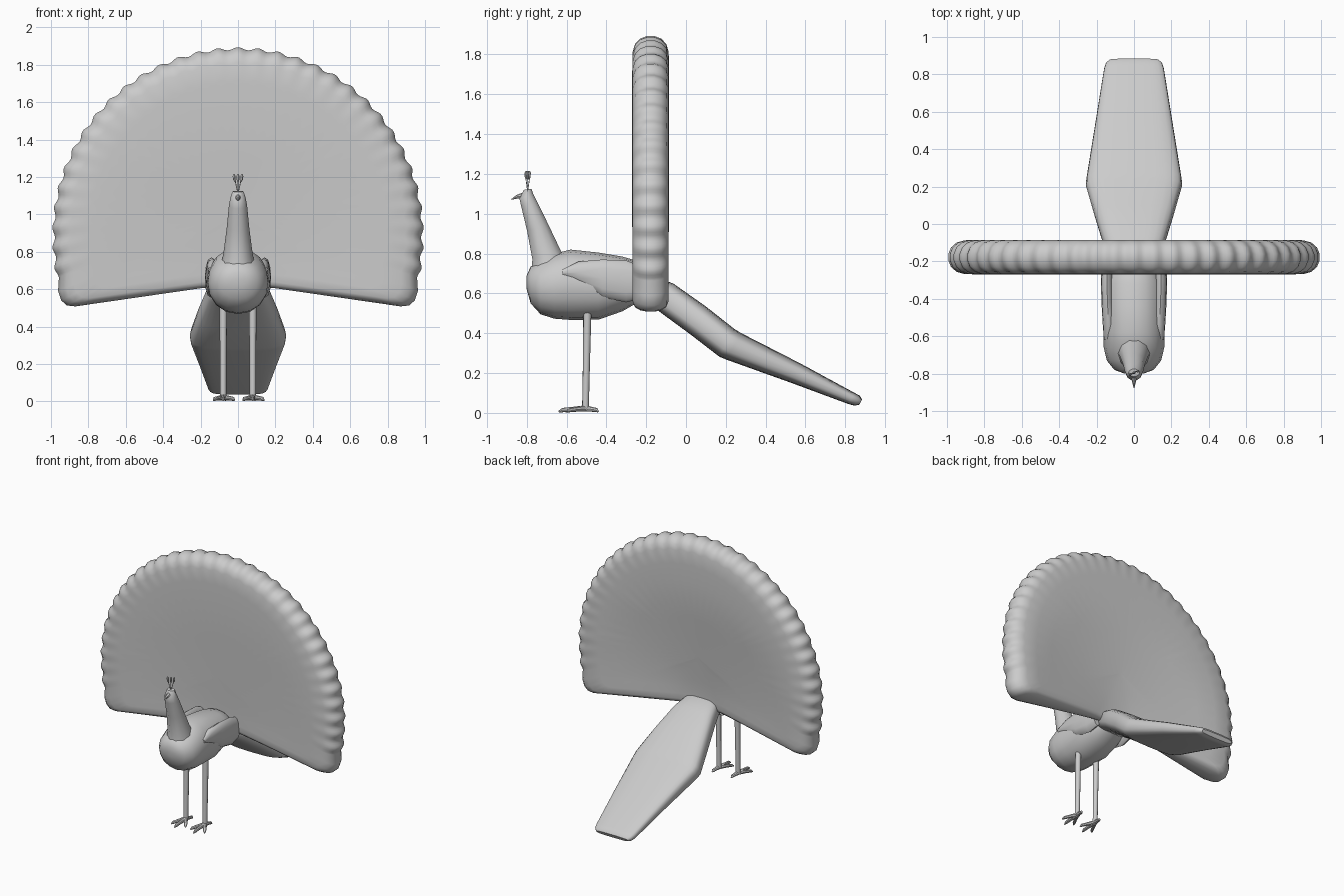
import bpy, bmesh
from math import sin, cos, pi, radians, hypot
from mathutils import Vector

if "Cube" in bpy.data.objects:
    bpy.data.objects.remove(bpy.data.objects["Cube"])


def finish(bm, name, angle=40):
    bmesh.ops.recalc_face_normals(bm, faces=bm.faces[:])
    me = bpy.data.meshes.new(name)
    bm.to_mesh(me)
    bm.free()
    ob = bpy.data.objects.new(name, me)
    bpy.context.collection.objects.link(ob)
    bpy.ops.object.select_all(action='DESELECT')
    ob.select_set(True)
    bpy.context.view_layer.objects.active = ob
    bpy.ops.object.shade_smooth_by_angle(angle=radians(angle))
    return ob


def loft(name, rings, angle=40):
    """Skin a list of equal-length point loops and fan-cap both ends."""
    bm = bmesh.new()
    loops = [[bm.verts.new(p) for p in r] for r in rings]
    n = len(loops[0])
    for a, b in zip(loops, loops[1:]):
        for i in range(n):
            bm.faces.new((a[i], a[(i + 1) % n], b[(i + 1) % n], b[i]))
    for lp in (loops[0], loops[-1]):
        c = bm.verts.new(sum((v.co for v in lp), Vector()) / n)
        for i in range(n):
            bm.faces.new((lp[i], lp[(i + 1) % n], c))
    return finish(bm, name, angle)


def oval(c, u, v, n=14, power=1.0):
    """Loop around c spanned by half-axes u, v; power < 1 makes it boxier."""
    c, u, v = Vector(c), Vector(u), Vector(v)
    f = lambda t: abs(t) ** power * (1 if t >= 0 else -1)
    return [c + u * f(cos(2 * pi * i / n)) + v * f(sin(2 * pi * i / n)) for i in range(n)]


def rod(name, pts, radii, n=8):
    """Tapered tube along a path."""
    pts = [Vector(p) for p in pts]
    rings = []
    for i, p in enumerate(pts):
        d = (pts[min(i + 1, len(pts) - 1)] - pts[max(i - 1, 0)]).normalized()
        if i == 0:
            ref = d.orthogonal().normalized()
        u = (ref - d * ref.dot(d)).normalized()
        rings.append(oval(p, u * radii[i], d.cross(u) * radii[i], n))
    return loft(name, rings)


# Tail fan: scalloped outline with rounded rim, thick outside, thin at the root
N, FEATHERS = 231, 33
arc0, arc1 = radians(-14), radians(194)
outline = []
for i in range(N + 1):
    t = i / N
    a = arc0 + (arc1 - arc0) * t
    r = 0.986 - 0.008 * cos(2 * pi * FEATHERS * t)
    x = r * cos(a)
    if a < 0 or a > pi:                      # fuller lower flanks
        x /= abs(cos(a)) ** 0.3
    outline.append((x, 0.9 + r * sin(a)))
corner = [(0.1, 0.615)] + [(0.2 + 0.1 * k, 0.605 - 0.0145 * k) for k in range(7)]
corner += [(0.87, 0.508), (0.915, 0.513), (0.945, 0.54), (0.962, 0.59)]
outline = corner + outline + [(-x, z) for x, z in reversed(corner)]
CZ = 1.0
front = [(0.03, -0.268), (0.2, -0.268), (0.35, -0.268), (0.5, -0.268), (0.65, -0.268),
         (0.8, -0.27), (0.91, -0.268), (0.955, -0.256), (0.985, -0.23), (1.0, -0.195)]
profile = front + [(s, -0.355 - y) for s, y in reversed(front)]


def fan_point(x, y, z):
    k = 0.25 + 0.75 * min(1, hypot(x, z - 0.63) / 0.85)
    return (x, -0.215 + (y + 0.215) * k, z)


loft("tail_fan", [[fan_point(x * s, y, CZ + (z - CZ) * s) for x, z in outline]
                  for s, y in profile], 60)

# Trailing tail feathers: y, z, half width, half thickness
train = [(-0.265, 0.66, 0.08, 0.045), (-0.23, 0.645, 0.125, 0.065), (-0.10, 0.58, 0.165, 0.078),
         (0.06, 0.465, 0.215, 0.08), (0.205, 0.352, 0.257, 0.079), (0.24, 0.334, 0.255, 0.076),
         (0.55, 0.2, 0.205, 0.054), (0.83, 0.073, 0.16, 0.032), (0.86, 0.061, 0.15, 0.028),
         (0.877, 0.054, 0.13, 0.015)]
slope = Vector((0, 0.48, 0.88))
loft("tail_train", [oval((0, y, z), (w, 0, 0), slope * h, 24, 0.6) for y, z, w, h in train])

# Body: y, bottom z, top z, half width
body = [(-0.80, 0.62, 0.69, 0.05), (-0.78, 0.55, 0.735, 0.105), (-0.73, 0.495, 0.765, 0.145),
        (-0.66, 0.473, 0.80, 0.162), (-0.58, 0.467, 0.82, 0.163), (-0.44, 0.468, 0.805, 0.163),
        (-0.32, 0.51, 0.785, 0.155), (-0.25, 0.55, 0.765, 0.13), (-0.18, 0.60, 0.72, 0.07)]
loft("body", [oval((0, y, (a + b) / 2), (w, 0, 0), (0, 0, (b - a) / 2), 16, 0.95)
              for y, a, b, w in body])

# Neck and head: front y, back y, front z, back z, half width
neck = [(-0.785, -0.58, 0.68, 0.74, 0.095), (-0.775, -0.625, 0.77, 0.815, 0.078),
        (-0.80, -0.69, 0.91, 0.95, 0.06), (-0.828, -0.745, 1.03, 1.06, 0.049),
        (-0.838, -0.765, 1.075, 1.10, 0.041), (-0.815, -0.775, 1.12, 1.125, 0.03)]
loft("neck_and_head", [oval((0, (a + b) / 2, (c + d) / 2), (w, 0, 0),
                            (0, (b - a) / 2, (d - c) / 2), 10) for a, b, c, d, w in neck])
rod("beak", [(0, -0.82, 1.09), (0, -0.85, 1.085), (0, -0.876, 1.072)], [0.016, 0.009, 0.002])

# Crest: thin stalks with small tips
for k in (-1, 0, 1):
    x, y = 0.019 * k, -0.795 + 0.008 * k
    rod("crest_feather", [(0, -0.795, 1.11), (x * 0.7, y, 1.17), (x, y, 1.185), (x * 1.1, y, 1.205),
                          (x * 1.15, y, 1.215)], [0.002, 0.002, 0.007, 0.008, 0.003], 6)

for s in (-1, 1):
    # Folded wings: y, x, z, half height
    wing = [(-0.62, 0.128, 0.705, 0.015), (-0.54, 0.135, 0.705, 0.055), (-0.42, 0.142, 0.675, 0.095),
            (-0.30, 0.145, 0.66, 0.105), (-0.22, 0.14, 0.655, 0.08)]
    loft("wing", [oval((s * x, y, z), (s * 0.032, 0, 0), (0, 0, h), 12, 0.9)
                  for y, x, z, h in wing])
    # Legs
    lx = s * 0.079
    rod("leg", [(lx, -0.495, 0.53), (lx, -0.50, 0.25), (lx, -0.505, 0.015)], [0.021, 0.018, 0.017], 10)
    # Toes
    for dx, dy in ((0, -0.135), (0.06, -0.09), (-0.052, -0.1), (0.012, 0.065)):
        rod("toe", [(lx, -0.505, 0.022), (lx + dx * 0.5, -0.505 + dy * 0.5, 0.018),
                    (lx + dx * 0.85, -0.505 + dy * 0.85, 0.014), (lx + dx, -0.505 + dy, 0.006)],
            [0.016, 0.012, 0.011, 0.004])
